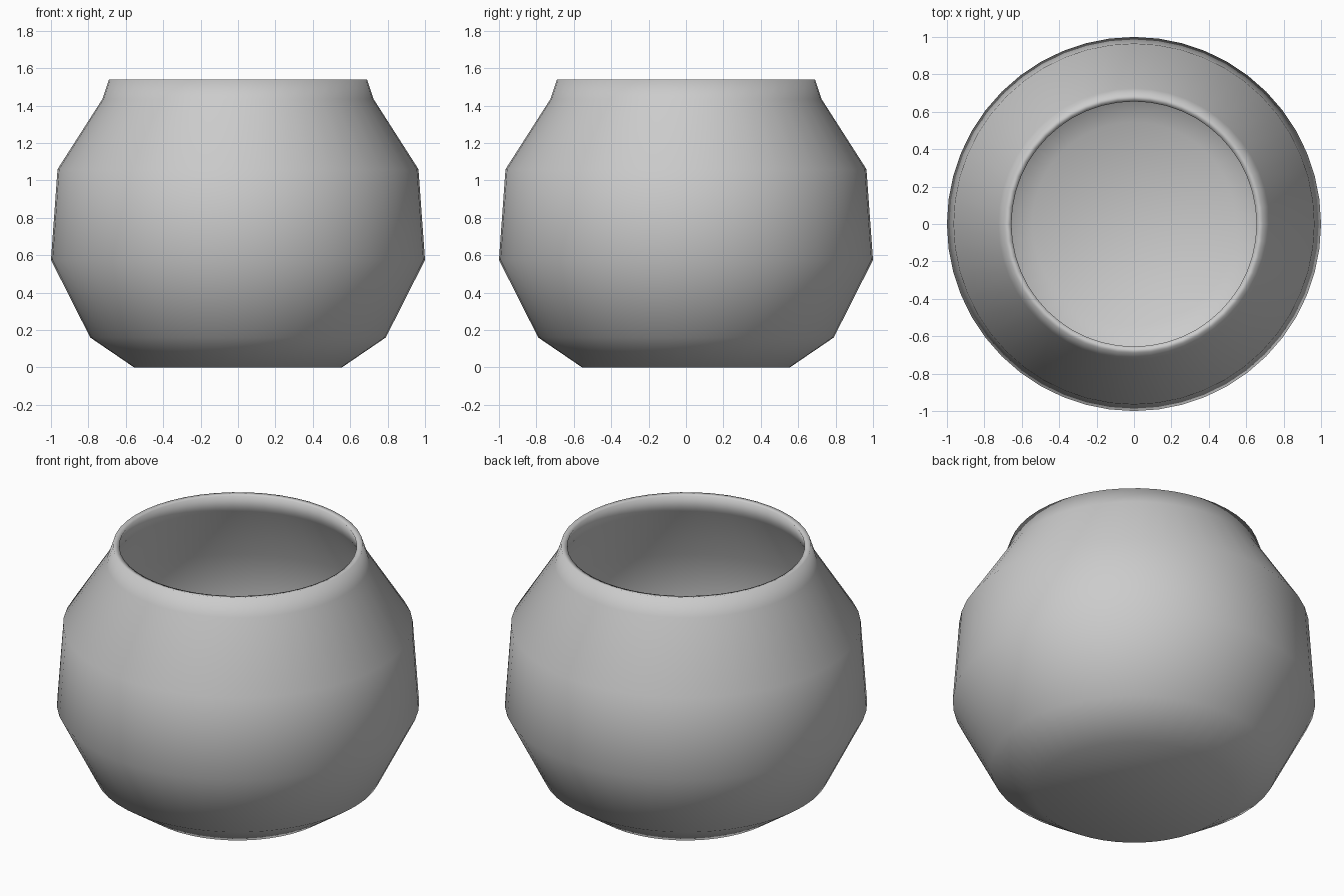
import bpy
import bmesh
from math import cos, sin, tau

cube = bpy.data.objects.get("Cube")
if cube:
    bpy.data.objects.remove(cube, do_unlink=True)

SIDES = 48

# Plain grey clay
clay = bpy.data.materials.new("grey clay")
clay.use_nodes = True
colour = (0.6, 0.6, 0.6, 1)
clay.diffuse_color = colour
clay.node_tree.nodes["Principled BSDF"].inputs["Base Color"].default_value = colour

# Outer wall from foot to rim, then the inner wall down to the floor: (radius, height)
outer = [(0.555, 0), (0.79, 0.16), (1.0, 0.575), (0.965, 1.06), (0.725, 1.435), (0.69, 1.54)]
inner = [(0.655, 1.535), (0.69, 1.425), (0.93, 1.05), (0.965, 0.58), (0.765, 0.185), (0.545, 0.035)]

bm = bmesh.new()
rings = [[bm.verts.new((r * cos(tau * i / SIDES), r * sin(tau * i / SIDES), z))
          for i in range(SIDES)] for r, z in outer + inner]
for low, high in zip(rings, rings[1:]):
    for i in range(SIDES):
        j = (i + 1) % SIDES
        bm.faces.new((low[i], low[j], high[j], high[i]))

# Base and inside floor
bm.faces.new(rings[0][::-1])
bm.faces.new(rings[-1])
for face in bm.faces:
    face.smooth = True

mesh = bpy.data.meshes.new("pot")
bm.to_mesh(mesh)
bm.free()
mesh.materials.append(clay)
pot = bpy.data.objects.new("pot", mesh)
bpy.context.collection.objects.link(pot)
